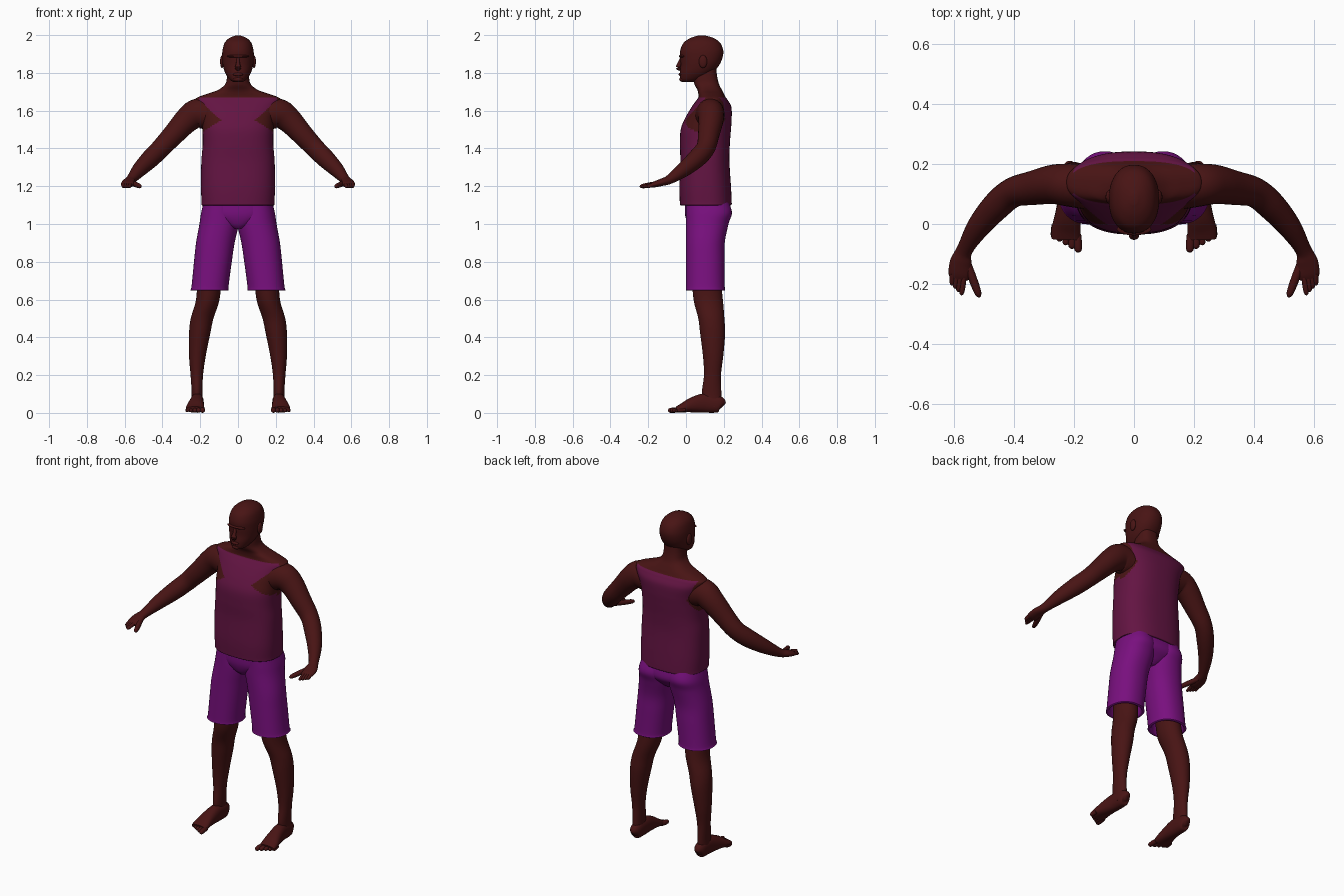
import bpy, bmesh, math
from mathutils import Vector

cube = bpy.data.objects.get("Cube")
if cube:
    bpy.data.objects.remove(cube, do_unlink=True)


def material(name, color):
    mat = bpy.data.materials.new(name)
    mat.use_nodes = True
    mat.diffuse_color = color
    mat.node_tree.nodes["Principled BSDF"].inputs["Base Color"].default_value = color
    return mat


SKIN = material("dark brown skin", (0.065, 0.007, 0.007, 1))
SHIRT = material("plum shirt", (0.125, 0.007, 0.055, 1))
SHORTS = material("purple shorts", (0.19, 0.005, 0.21, 1))
UP = Vector((0, 0, 1))


def spline(rows, steps):
    """Smooth a list of rows with a Catmull-Rom curve."""
    out = []
    last = len(rows) - 1
    for i in range(last):
        a, b, c, d = rows[max(i - 1, 0)], rows[i], rows[i + 1], rows[min(i + 2, last)]
        for k in range(steps):
            t = k / steps
            out.append([q + t / 2 * (r - p + t * (2 * p - 5 * q + 4 * r - s + t * (3 * (q - r) + s - p)))
                        for p, q, r, s in zip(a, b, c, d)])
    out.append(list(rows[-1]))
    return out


def loft(name, rows, mats, seg, power, steps, level, rule=None):
    """Skin rings of (x, y, z, half width, half depth) along a path."""
    rows = spline(rows, steps)
    centers = [Vector(r[:3]) for r in rows]
    bm = bmesh.new()
    rings = []
    for i, row in enumerate(rows):
        if level:
            side, other = Vector((1, 0, 0)), Vector((0, 1, 0))
        else:
            tangent = centers[min(i + 1, len(rows) - 1)] - centers[max(i - 1, 0)]
            side = tangent.cross(UP).normalized()
            other = side.cross(tangent).normalized()
        ring = []
        for k in range(seg):
            angle = math.tau * k / seg
            c, s = math.cos(angle), math.sin(angle)
            u = math.copysign(abs(c) ** (2 / power), c) * max(row[3], 0.001)
            v = math.copysign(abs(s) ** (2 / power), s) * max(row[4], 0.001)
            ring.append(bm.verts.new(centers[i] + side * u + other * v))
        rings.append(ring)
    for low, high in zip(rings, rings[1:]):
        for k in range(seg):
            n = (k + 1) % seg
            bm.faces.new((low[k], low[n], high[n], high[k]))
    bm.faces.new(rings[0])
    bm.faces.new(rings[-1])
    return finish(name, bm, mats, rule)


def finish(name, bm, mats, rule=None):
    bmesh.ops.recalc_face_normals(bm, faces=bm.faces)
    for face in bm.faces:
        face.smooth = True
        if rule:
            face.material_index = rule(face.calc_center_median())
    mesh = bpy.data.meshes.new(name)
    bm.to_mesh(mesh)
    bm.free()
    for mat in mats:
        mesh.materials.append(mat)
    mesh.set_sharp_from_angle(angle=math.radians(60))
    obj = bpy.data.objects.new(name, mesh)
    bpy.context.collection.objects.link(obj)
    return obj


def stack(name, rows, mats, sign=1, seg=40, power=2, steps=6, rule=None):
    """Level rings given as (z, x centre, half width, front y, back y)."""
    rows = [(sign * x, (f + b) / 2, z, w, (b - f) / 2) for z, x, w, f, b in rows]
    return loft(name, rows, mats, seg, power, steps, True, rule)


def limb(name, rows, sign=1, seg=24, power=2):
    rows = [(sign * r[0], *r[1:]) for r in rows]
    return loft(name, rows, [SKIN], seg, power, 5, False)


def digit(name, start, end, radius, sign):
    """A finger or toe with a rounded tip."""
    a, b = Vector(start), Vector(end)
    rows = [(*a.lerp(b, t), radius * k, radius * k)
            for t, k in ((0, 1), (0.5, 1.05), (0.85, 0.9), (0.97, 0.5), (1, 0.1))]
    limb(name, rows, sign, seg=12)


def ball(name, location, size):
    bm = bmesh.new()
    bmesh.ops.create_uvsphere(bm, u_segments=20, v_segments=12, radius=1)
    bmesh.ops.scale(bm, vec=size, verts=bm.verts)
    bmesh.ops.translate(bm, vec=location, verts=bm.verts)
    finish(name, bm, [SKIN])


def shirt_rule(p):
    """Skin above the neckline and inside the armholes, shirt elsewhere."""
    if p.z > 1.67:
        return 1
    if p.y < 0.1:
        slope = 1.1 if p.z > 1.55 else 1.6
        edge = 0.09 + slope * abs(p.z - 1.55)
    else:
        edge = 0.15 + 0.45 * abs(p.z - 1.55)
    return 1 if p.z > 1.45 and abs(p.x) > edge else 0


# Torso with the sleeveless shirt, shoulders and neck
stack("torso_and_shirt", [
    (1.14, 0, .17, 0, .21), (1.105, 0, .18, -.015, .225), (1.1, 0, .192, -.03, .24),
    (1.12, 0, .193, -.033, .242), (1.2, 0, .196, -.035, .238), (1.33, 0, .194, -.03, .23),
    (1.42, 0, .187, -.032, .232), (1.5, 0, .188, -.028, .238), (1.56, 0, .192, -.005, .242),
    (1.62, 0, .21, .03, .24), (1.655, 0, .225, .055, .222), (1.67, 0, .215, .065, .21),
    (1.69, 0, .16, .065, .2), (1.71, 0, .105, .06, .19), (1.74, 0, .068, .045, .175),
    (1.78, 0, .058, .04, .165), (1.83, 0, .055, .05, .16),
], [SHIRT, SKIN], seg=128, power=2.5, steps=8, rule=shirt_rule)

# Head
stack("head", [
    (1.752, 0, .025, -.018, .04), (1.765, 0, .045, -.03, .08), (1.8, 0, .068, -.032, .14),
    (1.84, 0, .08, -.028, .175), (1.88, 0, .084, -.03, .193), (1.92, 0, .082, -.03, .197),
    (1.96, 0, .07, -.012, .18), (1.985, 0, .045, .025, .145), (1.998, 0, .012, .065, .1),
], [SKIN], power=2.2)
limb("nose", [(0, -.02, 1.885, .008, .008), (0, -.035, 1.85, .01, .01),
              (0, -.04, 1.828, .017, .013), (0, -.03, 1.815, .008, .006)], seg=16)
ball("lips", (0, -.03, 1.792), (.026, .009, .009))
ball("brow", (0, -.018, 1.888), (.058, .02, .009))
ball("chin", (0, -.018, 1.766), (.026, .018, .014))

# Hips of the shorts
stack("shorts_hips", [(.975, 0, .03, .03, .17), (1, 0, .09, .01, .2), (1.05, 0, .18, -.005, .235),
                      (1.12, 0, .184, -.005, .225)], [SHORTS], power=2.4)

for sign, label in ((1, "left"), (-1, "right")):
    ball(label + "_ear", (sign * .084, .09, 1.86), (.011, .022, .034))

    # Arm from shoulder to palm
    limb(label + "_arm", [
        (.14, .125, 1.575, .08, .08), (.215, .13, 1.585, .072, .078), (.27, .132, 1.55, .066, .068),
        (.34, .12, 1.475, .057, .058), (.405, .105, 1.405, .05, .052), (.46, .06, 1.35, .048, .05),
        (.52, -.01, 1.29, .039, .04), (.565, -.085, 1.237, .027, .025), (.578, -.125, 1.222, .036, .02),
        (.582, -.165, 1.21, .038, .016), (.584, -.185, 1.205, .03, .01),
    ], sign)
    for i in range(4):
        digit(f"{label}_finger_{i + 1}", (.567 + .013 * i, -.165, 1.212),
              (.577 + .01 * i, -.238 + .011 * i, 1.196), .0095, sign)
    digit(label + "_thumb", (.562, -.12, 1.218), (.516, -.245, 1.198), .0135, sign)

    # Shorts leg with a turned-in hem
    stack(label + "_shorts_leg", [
        (.72, .15, .08, .02, .185), (.655, .15, .085, .018, .19), (.65, .15, .102, 0, .207),
        (.67, .148, .098, 0, .205), (.8, .133, .1, 0, .204), (.9, .12, .102, 0, .205),
        (1, .1, .104, 0, .225), (1.06, .097, .098, 0, .243), (1.12, .09, .09, 0, .225),
    ], [SHORTS], sign, power=2.2)

    # Leg and foot
    stack(label + "_leg", [
        (.03, .217, .03, .11, .185), (.1, .217, .028, .085, .187), (.2, .218, .033, .095, .185),
        (.3, .215, .044, .09, .197), (.42, .203, .056, .075, .207), (.5, .19, .06, .065, .203),
        (.6, .16, .062, .04, .195), (.73, .15, .065, .03, .18),
    ], [SKIN], sign)
    limb(label + "_foot", [
        (.215, .196, .035, .01, .015), (.215, .178, .045, .03, .043), (.216, .1, .052, .035, .051),
        (.222, .03, .041, .042, .039), (.227, -.02, .026, .049, .024), (.228, -.05, .018, .047, .016),
    ], sign, power=2.3)
    for i in range(5):
        digit(f"{label}_toe_{i + 1}", (.19 + .019 * i, -.035 + .008 * i, .017),
              (.186 + .021 * i, -.095 + .012 * i, .012), .0135 - .001 * i, sign)
